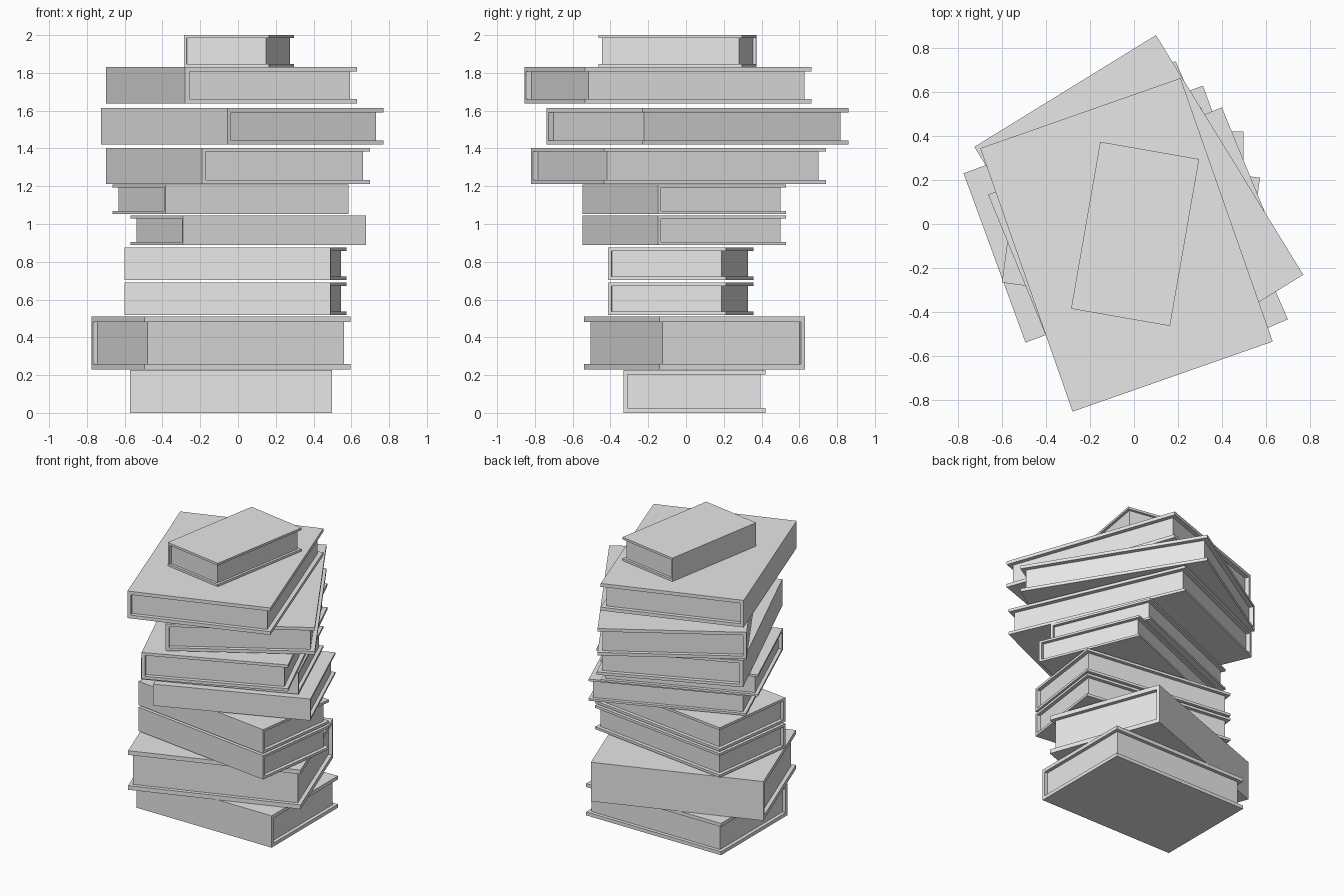
import bpy
import bmesh
from math import radians
from mathutils import Matrix

default = bpy.data.objects.get("Cube")
if default:
    bpy.data.objects.remove(default, do_unlink=True)

grey = bpy.data.materials.new("plain grey")
grey.use_nodes = True
grey.diffuse_color = (0.8, 0.8, 0.8, 1)
grey.node_tree.nodes["Principled BSDF"].inputs["Base Color"].default_value = (0.8, 0.8, 0.8, 1)


def add_object(name, bm, place):
    bmesh.ops.recalc_face_normals(bm, faces=bm.faces)
    mesh = bpy.data.meshes.new(name)
    bm.to_mesh(mesh)
    bm.free()
    mesh.materials.append(grey)
    obj = bpy.data.objects.new(name, mesh)
    obj.matrix_world = place
    bpy.context.collection.objects.link(obj)


def add_book(name, x, y, turn, length, width, low, high, board):
    """A book lying flat: length along local x, spine on local -y."""
    place = Matrix.Translation((x, y, low)) @ Matrix.Rotation(radians(turn), 4, "Z")
    height = high - low
    back, front = -width / 2, width / 2
    spine = 0.018 * length
    inset = 0.023 * length

    # Cover: C-shaped profile pulled along the spine
    profile = [(back, 0), (front, 0), (front, board), (back + spine, board),
               (back + spine, height - board), (front, height - board),
               (front, height), (back, height)]
    bm = bmesh.new()
    face = bm.faces.new([bm.verts.new((-length / 2, py, pz)) for py, pz in profile])
    pulled = bmesh.ops.extrude_face_region(bm, geom=[face], use_keep_orig=True)
    moved = [v for v in pulled["geom"] if isinstance(v, bmesh.types.BMVert)]
    bmesh.ops.translate(bm, verts=moved, vec=(length, 0, 0))
    add_object(name + "_cover", bm, place)

    # Pages: block set back from the three open edges
    bm = bmesh.new()
    size = (length - 2 * inset, width - spine - inset, height - 2 * board)
    middle = Matrix.Translation((0, (spine - inset) / 2, height / 2))
    bmesh.ops.create_cube(bm, size=1, matrix=middle @ Matrix.Diagonal((*size, 1)))
    add_object(name + "_pages", bm, place)


# Stack from the bottom up: x, y, turn, length, width, low, high, board
add_book("bottom_book", -0.037, 0.045, 0, 1.07, 0.75, 0, 0.228, 0.025)
add_book("thick_book", -0.09, 0.045, 200.1, 1.16, 0.82, 0.23, 0.51, 0.03)

# Matching pairs share their shape
for name, low in (("lower_slim_book", 0.518), ("upper_slim_book", 0.704)):
    add_book(name, -0.014, -0.028, -7.7, 1.10, 0.63, low, low + 0.171, 0.018)
for name, x, low in (("lower_thin_book", 0.055, 0.89), ("upper_thin_book", -0.04, 1.053)):
    add_book(name, x, -0.008, 22.3, 1.047, 0.735, low, low + 0.155, 0.015)

# Three large books with the spine to one side
add_book("lower_large_book", 0, -0.04, -66.5, 1.28, 0.97, 1.213, 1.403, 0.02)
add_book("middle_large_book", 0.022, 0.06, -58.4, 1.28, 0.97, 1.42, 1.613, 0.022)
add_book("upper_large_book", -0.034, -0.095, -70.7, 1.27, 0.965, 1.638, 1.832, 0.024)
add_book("top_small_book", 0.005, -0.045, -99.9, 0.771, 0.457, 1.832, 2.0, 0.016)
